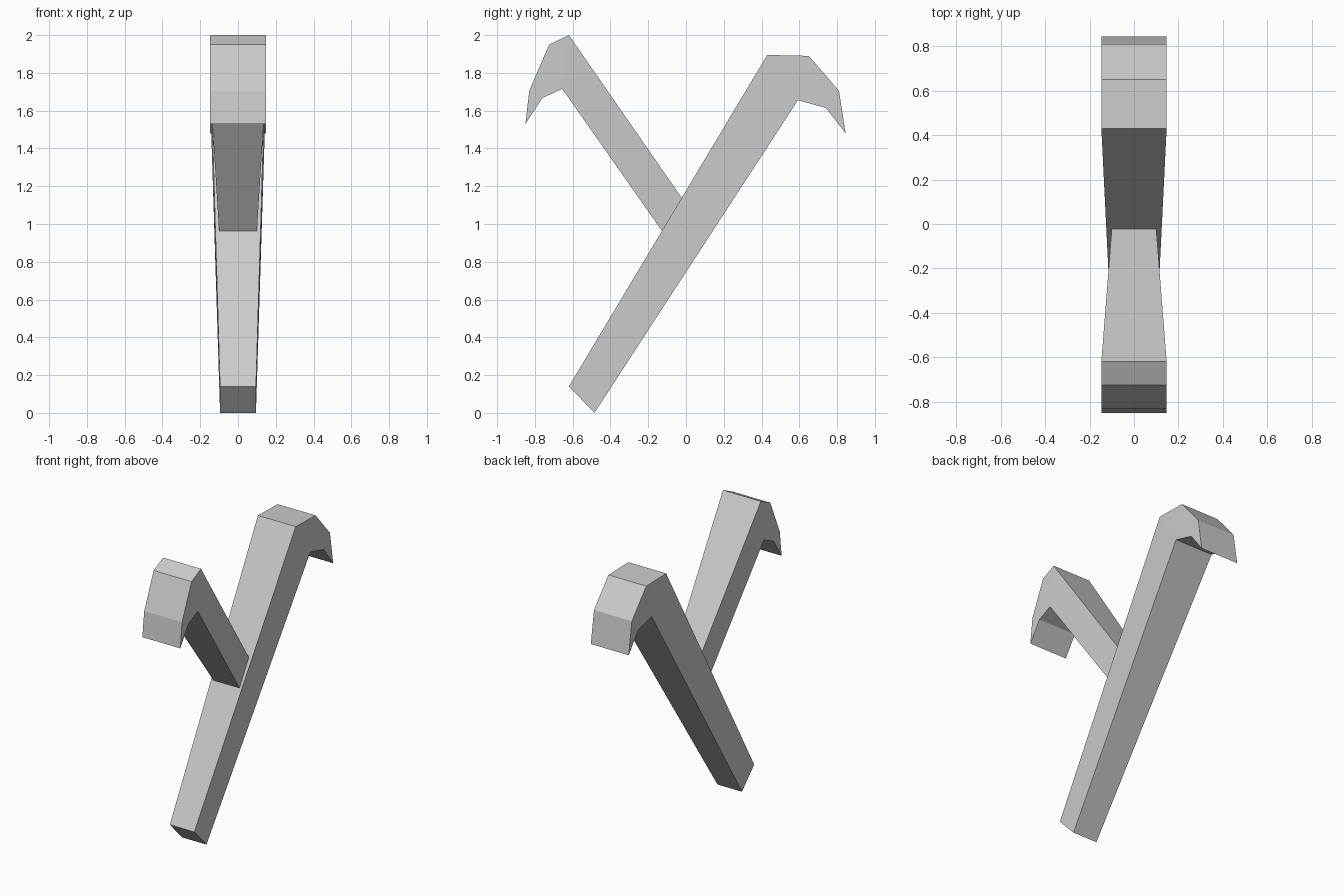
import bpy, bmesh

if "Cube" in bpy.data.objects:
    bpy.data.objects.remove(bpy.data.objects["Cube"])

TOP_W = 0.147  # half width of the hooked ends


def hooked_arm(name, base, hook, base_w):
    """Tapered bar from a base edge (2 y-z points) to a flat-sided hook outline.
    The hook outline starts and ends where the bar joins it."""
    outline = [base[0]] + hook + [base[1]]
    n = len(outline)
    bm = bmesh.new()
    sides = []
    for s in (-1, 1):
        sides.append([bm.verts.new((s * (base_w if i in (0, n - 1) else TOP_W), y, z))
                      for i, (y, z) in enumerate(outline)])
    for side in sides:
        bm.faces.new((side[0], side[1], side[n - 2], side[n - 1]))  # bar
        bm.faces.new(side[1:n - 1])                                 # hook
    a, b = sides
    for i in range(n):
        j = (i + 1) % n
        bm.faces.new((a[i], a[j], b[j], b[i]))
    bmesh.ops.recalc_face_normals(bm, faces=bm.faces)
    mesh = bpy.data.meshes.new(name)
    bm.to_mesh(mesh)
    bm.free()
    obj = bpy.data.objects.new(name, mesh)
    bpy.context.collection.objects.link(obj)
    return obj


# Long leaning post with a hook at the back
hooked_arm("long_post",
           [(-0.62, 0.14), (-0.485, 0.0)],
           [(0.43, 1.895), (0.65, 1.89), (0.81, 1.705), (0.845, 1.48),
            (0.74, 1.615), (0.592, 1.655)], 0.095)

# Short branch with a hook at the front, butting against the post
hooked_arm("short_branch",
           [(-0.02, 1.135), (-0.125, 0.96)],
           [(-0.62, 2.0), (-0.725, 1.95), (-0.83, 1.705), (-0.85, 1.53),
            (-0.76, 1.667), (-0.655, 1.715)], 0.10)
